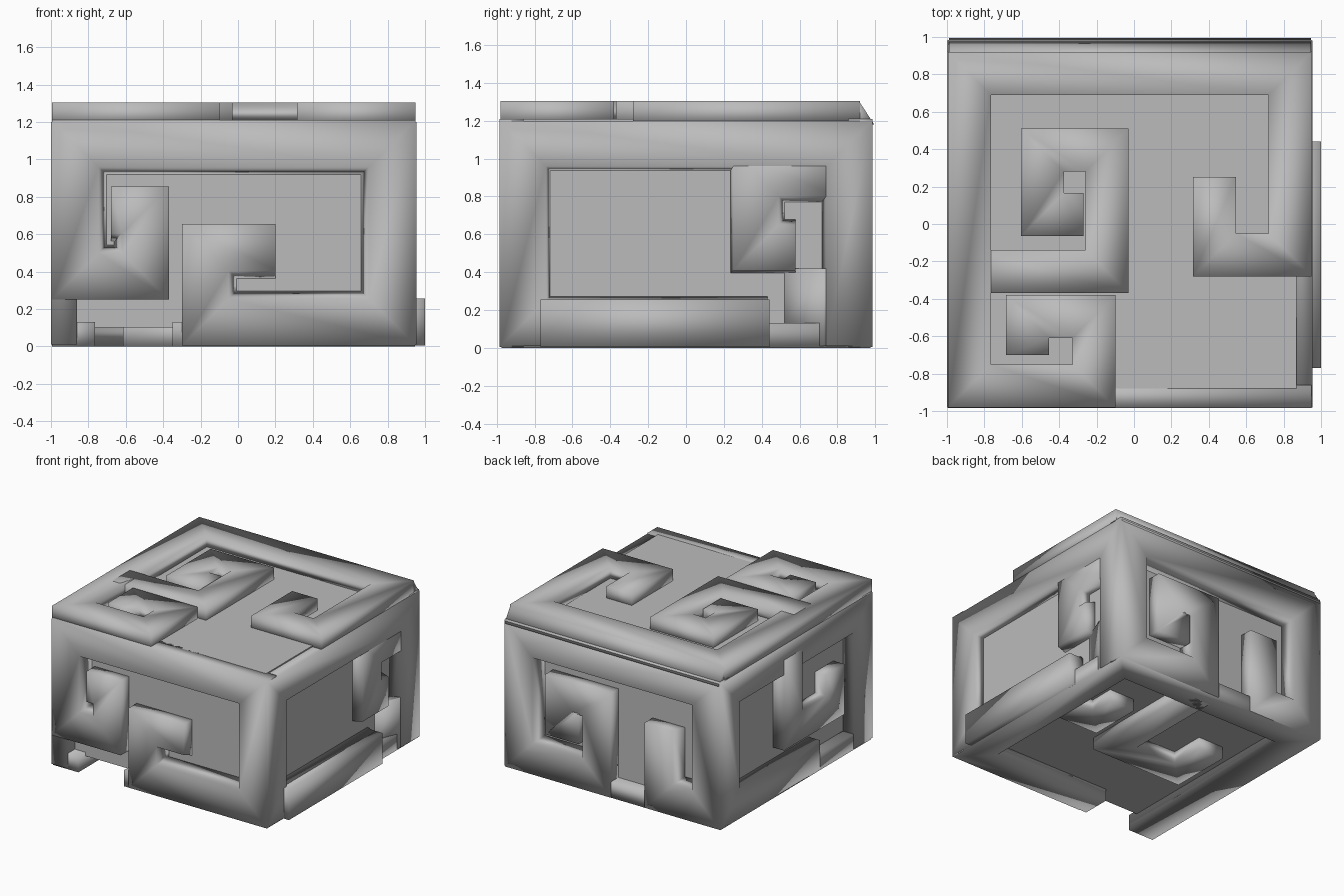
import bpy
import bmesh
from mathutils import Vector

cube = bpy.data.objects.get("Cube")
if cube:
    bpy.data.objects.remove(cube, do_unlink=True)

stone = bpy.data.materials.new("grey stone")
stone.use_nodes = True
grey = (0.5, 0.5, 0.5, 1)
stone.diffuse_color = grey
stone.node_tree.nodes["Principled BSDF"].inputs["Base Color"].default_value = grey


def finish(bm, name, smooth):
    bmesh.ops.recalc_face_normals(bm, faces=bm.faces)
    for face in bm.faces:
        face.smooth = smooth
    mesh = bpy.data.meshes.new(name)
    bm.to_mesh(mesh)
    bm.free()
    mesh.materials.append(stone)
    bpy.context.collection.objects.link(bpy.data.objects.new(name, mesh))


# Each side of the block: how path (u, v) and depth d map to space, floor, surface
SIDES = {
    "front": (lambda u, v, d: (u, d, v), -0.86, -0.985),
    "back": (lambda u, v, d: (u, d, v), 0.86, 0.985),
    "left": (lambda u, v, d: (d, u, v), 0.84, 0.955),
    "right": (lambda u, v, d: (d, u, v), -0.86, -1.0),
    "top": (lambda u, v, d: (u, v, d), 1.18, 1.305),
    "bottom": (lambda u, v, d: (u, v, d), 0.13, 0.0),
}


def band(name, side, path, width=0.24, top=None, flare=(0, 0)):
    """Raised mitred band along a path; flare slopes its two walls outward."""
    place, floor, surface = SIDES[side]
    surface = surface if top is None else top
    pts = [Vector(p) for p in path]
    normals = [(b - a).normalized().orthogonal() for a, b in zip(pts, pts[1:])]
    bm = bmesh.new()
    rings = []
    for i, p in enumerate(pts):
        n1, n2 = normals[max(i - 1, 0)], normals[min(i, len(normals) - 1)]
        miter = (n1 + n2) / (1 + n1.dot(n2))
        half = width / 2
        section = ((-half - flare[0], floor), (-half, surface),
                   (half, surface), (half + flare[1], floor))
        ring = []
        for offset, depth in section:
            q = p + miter * offset
            ring.append(bm.verts.new(place(q.x, q.y, depth)))
        rings.append(ring)
    for r, s in zip(rings, rings[1:]):
        for k in range(4):
            bm.faces.new((r[k], r[k - 1], s[k - 1], s[k]))
    bm.faces.new(rings[0])
    bm.faces.new(rings[-1])
    finish(bm, name, True)


# Central block that forms the floor of every channel
bm = bmesh.new()
bmesh.ops.create_cube(bm, size=1)
bmesh.ops.scale(bm, vec=(1.77, 1.76, 1.11), verts=bm.verts)
bmesh.ops.translate(bm, vec=(-0.015, 0, 0.655), verts=bm.verts)
finish(bm, "core_block", False)

# Front: one band with a spiral at each end
band("front_meander", "front",
     [(-.68, .73), (-.495, .73), (-.495, .375), (-.87, .375), (-.87, 1.085),
      (.825, 1.085), (.825, .13), (-.175, .13), (-.175, .53), (.2, .53)],
     0.25, flare=(.05, 0))

# Back: the same idea with a wider gap
band("back_meander", "back",
     [(.28, .49), (.46, .49), (.46, .73), (.12, .73), (.12, .13), (.825, .13),
      (.825, 1.085), (-.87, 1.085), (-.87, .13), (-.44, .13), (-.44, .7)],
     0.25, flare=(0, .05))

# Top: frame with two spiral ends, a spiral branch and a sloped back edge
band("top_meander", "top",
     [(-.57, -.7), (-.57, -.495), (-.215, -.495), (-.215, -.865), (-.88, -.865),
      (-.88, .805), (.835, .805), (.835, -.165), (.43, -.165), (.43, .25)], 0.23)
band("top_spiral", "top",
     [(-.88, -.255), (-.145, -.255), (-.145, .395), (-.49, .395),
      (-.49, .05), (-.27, .05)], 0.23)
band("top_back_slope", "top", [(-.99, .905), (.945, .905)], 0.02, 1.303, (0, .08))

# Left side: frame, hook, sloped corner and a thicker sill
band("left_frame", "left",
     [(.43, .13), (-.86, .13), (-.86, 1.08), (.86, 1.08), (.86, .01)], flare=(.03, 0))
band("left_hook", "left", [(.58, .53), (.37, .53), (.37, .92), (.8, .92)],
     flare=(.04, .02))
band("left_corner_slope", "left", [(.74, .42), (.74, .01)], 0.03, 0.953, (.28, 0))
band("left_sill", "left", [(-.77, .13), (.44, .13)], 0.25, 1.0)

# Right side: frame and hook
band("right_frame", "right",
     [(-.3, .13), (.86, .13), (.86, 1.08), (-.86, 1.08), (-.86, .01)])
band("right_hook", "right", [(-.5, .75), (-.5, .46), (.04, .46), (.04, 1.08)])

# Underside: open frame and two hooks
band("bottom_frame", "bottom",
     [(-.88, -.97), (-.88, .86), (.83, .86), (.83, -.86), (-.35, -.86)], 0.23)
band("bottom_hook", "bottom", [(.1, .86), (.1, -.1), (-.5, -.1), (-.5, .3)], 0.23)
band("bottom_small_hook", "bottom", [(.83, .1), (.47, .1), (.47, .42)], 0.23)
